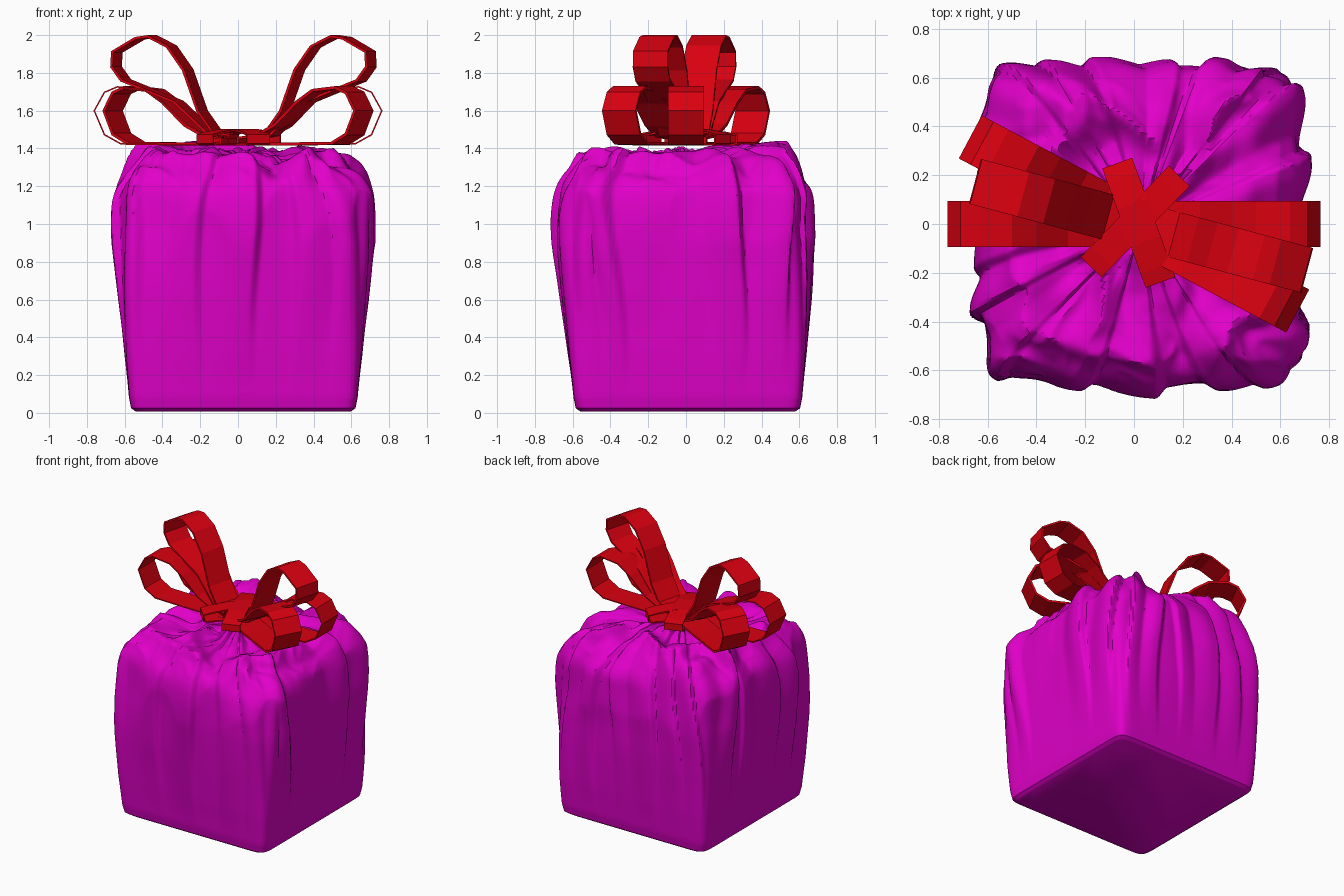
import bpy, bmesh, math
from mathutils import Vector, noise

if "Cube" in bpy.data.objects:
    bpy.data.objects.remove(bpy.data.objects["Cube"])

def material(name, col):
    m = bpy.data.materials.new(name)
    m.diffuse_color = (*col, 1)
    m.use_nodes = True
    m.node_tree.nodes["Principled BSDF"].inputs["Base Color"].default_value = m.diffuse_color
    return m

paper = material("magenta_paper", (0.75, 0.0, 0.58))
red = material("red_ribbon", (0.7, 0.0, 0.005))

def finish(bm, name, mat):
    bmesh.ops.recalc_face_normals(bm, faces=bm.faces)
    me = bpy.data.meshes.new(name)
    bm.to_mesh(me)
    bm.free()
    ob = bpy.data.objects.new(name, me)
    bpy.context.collection.objects.link(ob)
    me.materials.append(mat)
    return ob

def smooth(a, b, x):
    t = max(0, min(1, (x - a) / (b - a)))
    return t * t * (3 - 2 * t)

# pleats: angle round the box (degrees), width (sign = steep side), depth
PLEATS = [(-131, 10, .035), (-115, 14, .035), (-88, 20, .05), (-62, -16, .035), (-49, -9, .035),
          (-40, 7, .035), (-29, 10, .05), (22, 16, .05), (36, 12, .045), (50, -8, .03), (62, 12, .05),
          (84, -14, .03), (108, 20, .045), (122, 12, .03), (134, 10, .03),
          (150, 12, .045), (164, -12, .025), (196, 20, .035), (210, 11, .045)]

def pleat(deg, z):
    out = 0
    for a, w, amp in PLEATS:
        d = (deg - a + 5 * math.sin(a) * z + 1.5 * math.sin(4 * z + a) + 180) % 360 - 180
        d /= w
        if -1 < d < .3:
            out = max(out, amp * smooth(-1, -.1, d) * (1 - smooth(.06, .3, d)))
    return out

# wrapping: half width and height from the base up and over the top
PROFILE = [(.57, .008), (.594, .025), (.605, .08), (.622, .3), (.637, .6), (.648, .9), (.648, 1.1),
           (.637, 1.18), (.61, 1.24), (.565, 1.3), (.51, 1.355), (.43, 1.38), (.3, 1.37), (.12, 1.36)]
rings = []
for (h0, z0), (h1, z1) in zip(PROFILE, PROFILE[1:]):
    rings += [(h0 + (h1 - h0) * k / 6, z0 + (z1 - z0) * k / 6) for k in range(6)]
rings.append(PROFILE[-1])
for _ in range(8):  # round the shoulder
    rings = [tuple(sum(q[k] for q in rings[j - 1:j + 2]) / 3 for k in (0, 1))
             if 34 < j < len(rings) - 1 else r for j, r in enumerate(rings)]

N = 400
bm = bmesh.new()
loops = []
for j, (h, z) in enumerate(rings):
    loop = []
    over = smooth(38, 62, j)
    n = 20 - 9 * smooth(.1, 1.1, z)
    grow = smooth(.03, 1.1, z)
    for i in range(N):
        deg = 360 * i / N
        t = math.radians(deg)
        c, s = math.cos(t), math.sin(t)
        r = 1 / (abs(c) ** n + abs(s) ** n) ** (1 / n)
        # raised rear edge, with the rear left corner tufted
        back = smooth(-.1, .8, s) * over * smooth(.2, .5, h) * (1 - .75 * smooth(.0, .6, c))
        corner = abs(math.sin(2 * t)) ** 4
        p = Vector((c * r * h, s * r * h, z))
        f = pleat(deg, z) * (grow - .3 * over)
        q = Vector((p.x * 2.6 + 5, p.y * 2.6, z * 1.5))
        q += .45 * noise.noise_vector(q * 1.3)
        crease = .7 - abs(noise.noise(q)) * 3 - .7 * abs(noise.noise(q * 2.3))
        soft = noise.noise(Vector((c * 3, s * 3, z * 1.5)))
        dent = abs(noise.noise(Vector((p.x * 3, p.y * 3, z * 2.2 + 3)))) * smooth(.6, 1.25, z)
        k = 1 + (f + .02 * soft * grow + .05 * back * corner + .02 * crease * over - .04 * dent + .008 * grow) / .65
        k *= 1 - .035 * grow * corner * (1 - over * .3)
        p.x = p.x * k + .028
        p.y = p.y * k + .01 - .015 * grow
        p.z += over * (f * .8 + .05 * crease - .01) + back * (.04 + .05 * corner)
        p.z = min(p.z, 1.41 + .03 * back)
        loop.append(bm.verts.new(p))
    loops.append(loop)
for a, b in zip(loops, loops[1:]):
    for i in range(N):
        bm.faces.new((a[i], a[(i + 1) % N], b[(i + 1) % N], b[i]))
bm.faces.new(loops[0][::-1])
tip = bm.verts.new((.028, 0, 1.35))
for i in range(N):
    bm.faces.new((loops[-1][i], loops[-1][(i + 1) % N], tip))
wrap = finish(bm, "wrapping_paper", paper)
bpy.context.view_layer.objects.active = wrap
wrap.select_set(True)
bpy.ops.object.shade_smooth_by_angle(angle=math.radians(40))

# closed ribbon band with flat facets, thickened inwards
def band(name, pts, width, angle, thick, centre=(0, 0), shift=0):
    bm = bmesh.new()
    m = len(pts)
    area = sum(pts[i - 1][0] * pts[i][1] - pts[i][0] * pts[i - 1][1] for i in range(m))
    side = 1 if area > 0 else -1
    rows = []
    for i in range(m):
        p, q, nx = Vector(pts[i]), Vector(pts[i - 1]), Vector(pts[(i + 1) % m])
        t = ((p - q).normalized() + (nx - p).normalized()).normalized()
        inner = p + side * thick * Vector((-t.y, t.x))
        rows.append([bm.verts.new((v.x + shift, y, v.y)) for v, y in
                     ((p, -width / 2), (p, width / 2), (inner, width / 2), (inner, -width / 2))])
    for i in range(m):
        a, b = rows[i - 1], rows[i]
        for k in range(4):
            bm.faces.new((a[k], a[(k + 1) % 4], b[(k + 1) % 4], b[k]))
    ob = finish(bm, name, red)
    ob.rotation_euler.z = math.radians(angle)
    ob.location = (*centre, 0)
    return ob

LOW = [(.05, 1.42), (.3, 1.415), (.62, 1.42), (.71, 1.47), (.765, 1.6), (.71, 1.7), (.64, 1.73),
       (.5, 1.715), (.4, 1.65), (.27, 1.53), (.16, 1.475), (.05, 1.46)]
HIGH = [(.08, 1.45), (.2, 1.465), (.27, 1.53), (.39, 1.64), (.68, 1.755), (.735, 1.83), (.73, 1.915),
        (.6, 1.99), (.53, 2.0), (.42, 1.945), (.33, 1.82), (.25, 1.6), (.17, 1.49), (.08, 1.475)]

# bow loops, repeated half a turn round; the left upper loop sits further in
for half, turn, sh in (("right", 0, 0), ("left", 180, -.06)):
    band(half + "_straight_loop", LOW, .19, turn, .008)
    band(half + "_slanted_loop", LOW, .2, turn - 28, .016, shift=-.005)
    band(half + "_upper_loop", HIGH, .19, turn - 15, .014, shift=sh)

# knot bands crossing the centre
KNOT = [(-.26, 1.425), (-.24, 1.415), (.24, 1.415), (.26, 1.425), (.26, 1.475),
        (.2, 1.488), (.08, 1.503), (-.08, 1.503), (-.2, 1.488), (-.26, 1.475)]
band("knot_band_a", KNOT, .12, 46, .01, (.005, .01))
band("knot_band_b", KNOT, .13, -70, .012, (.02, .005))
